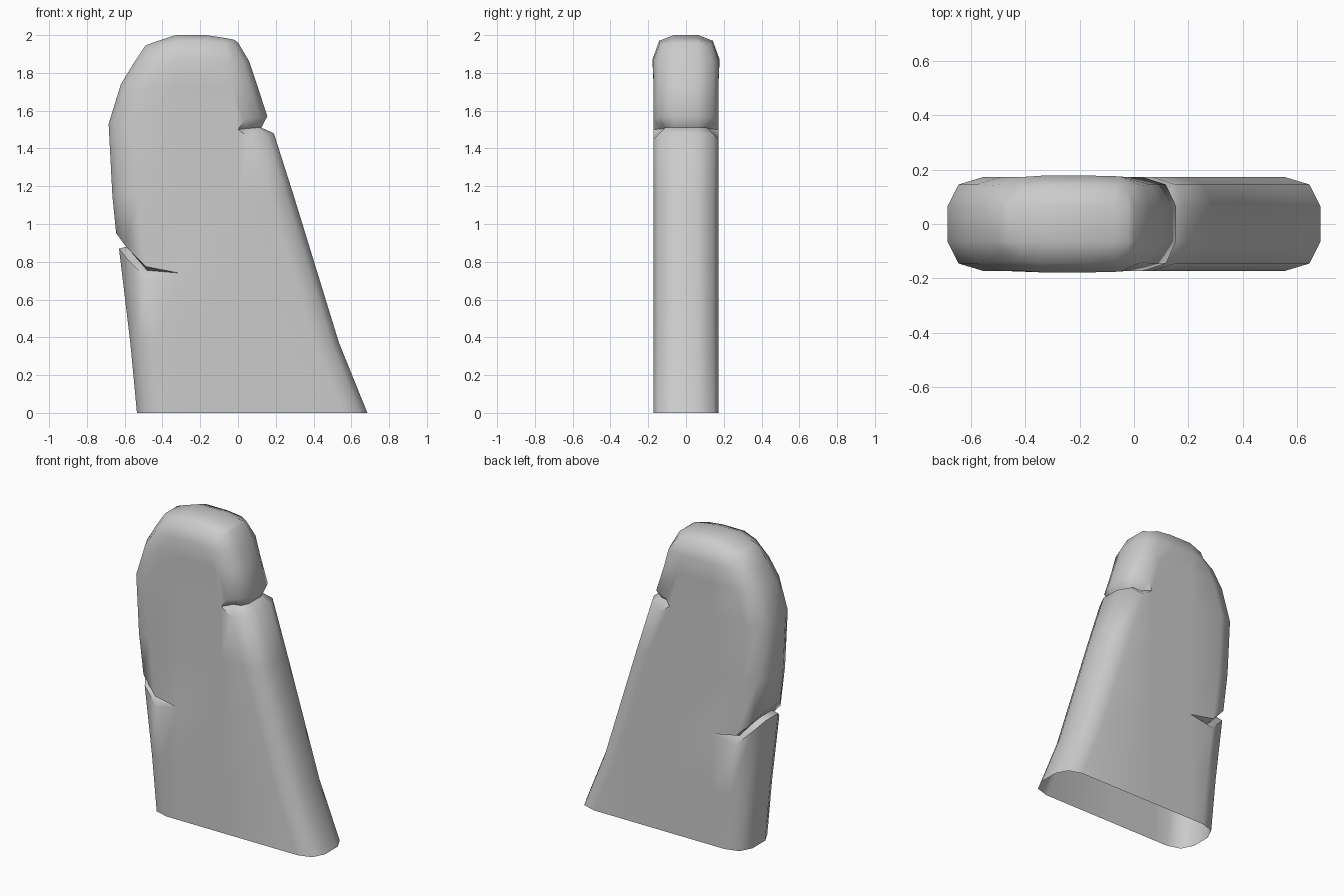
import bpy, bmesh, math

if "Cube" in bpy.data.objects:
    bpy.data.objects.remove(bpy.data.objects["Cube"])

# edge profiles as (height, x)
RIGHT = [(0, .685), (.37, .535), (1.15, .295), (1.48, .19), (1.57, .155), (1.74, .10)]
LEFT = [(0, -.535), (.37, -.57), (.87, -.63), (.95, -.645), (1.15, -.665), (1.53, -.685), (1.74, -.62)]
INSET = [0, .04, .13]
HALF_Y = [.065, .145, .172]


def lerp(table, z):
    for (z0, a), (z1, b) in zip(table, table[1:]):
        if z <= z1:
            return a + (b - a) * (z - z0) / (z1 - z0)
    return table[-1][1]


def half_ring(heights, right_depth=0, left_depth=0):
    """Eight points from the right edge to the left edge; depths sink a groove into the end."""
    def end(profile, zs, sign, depth):
        pts = []
        for i, z in enumerate(zs):
            dx, dy = [(1, 0), (.7, .6), (.1, 1)][i]
            pts.append((lerp(profile, z) - sign * (INSET[i] + dx * depth), HALF_Y[i] - dy * depth, z))
        return pts
    r = end(RIGHT, heights[:3], 1, right_depth)
    l = end(LEFT, heights[:4:-1], -1, left_depth)
    mid = [(min(0, r[2][0] - .03), .172, heights[3]), (-.31, .172, heights[4])]
    return r + mid + l[::-1]


right_side = [.75] * 4
left_side = [1.53] * 4
halves = [
    half_ring([0] * 8),
    half_ring([.37] * 8),
    # left groove: lower lip, floor, upper lip
    half_ring(right_side + [.74, .71, .81, .87]),
    half_ring(right_side + [.74, .755, .84, .88], left_depth=.045),
    half_ring(right_side + [.74, .775, .88, .95]),
    half_ring([1.15] * 8),
    # right groove: lower lip, floor, upper lip
    half_ring([1.48, 1.475, 1.45, 1.5] + left_side),
    half_ring([1.51, 1.51, 1.505, 1.5] + left_side, right_depth=.055),
    half_ring([1.57, 1.565, 1.55, 1.5] + left_side),
    half_ring([1.74] * 8),
]

# rounded crown
def crown(xs, ys, zs):
    halves.append(list(zip(xs, ys, zs)))


crown([.06, .03, -.05, -.17, -.33, -.42, -.51, -.55],
      [.065, .14, .175, .178, .178, .172, .14, .065],
      [1.86, 1.86, 1.86, 1.87, 1.87, 1.86, 1.85, 1.855])
top_x = [0, -.02, -.07, -.17, -.33, -.42, -.46, -.49]
crown(top_x, [.065, .12, .138, .142, .142, .135, .11, .065],
      [1.96, 1.945, 1.96, 1.97, 1.97, 1.94, 1.925, 1.945])
crown(top_x, [.065] * 8, [1.96, 1.975, 1.985, 2, 2, 1.97, 1.957, 1.945])

# skin the rings, leaving the base open
bm = bmesh.new()
rings = []
for h in halves:
    pts = h + [(x, -y, z) for x, y, z in reversed(h)]
    rings.append([bm.verts.new(p) for p in pts])
for a, b in zip(rings, rings[1:]):
    for i in range(16):
        j = (i + 1) % 16
        bm.faces.new((a[i], a[j], b[j], b[i]))
t = rings[-1]
for i in range(7):
    bm.faces.new((t[i], t[i + 1], t[14 - i], t[15 - i]))
bmesh.ops.remove_doubles(bm, verts=bm.verts, dist=.0005)
bmesh.ops.recalc_face_normals(bm, faces=bm.faces)

mesh = bpy.data.meshes.new("notched_slab")
bm.to_mesh(mesh)
bm.free()
slab = bpy.data.objects.new("notched_slab", mesh)
bpy.context.collection.objects.link(slab)
bpy.context.view_layer.objects.active = slab
slab.select_set(True)
bpy.ops.object.shade_smooth_by_angle(angle=math.radians(50))
